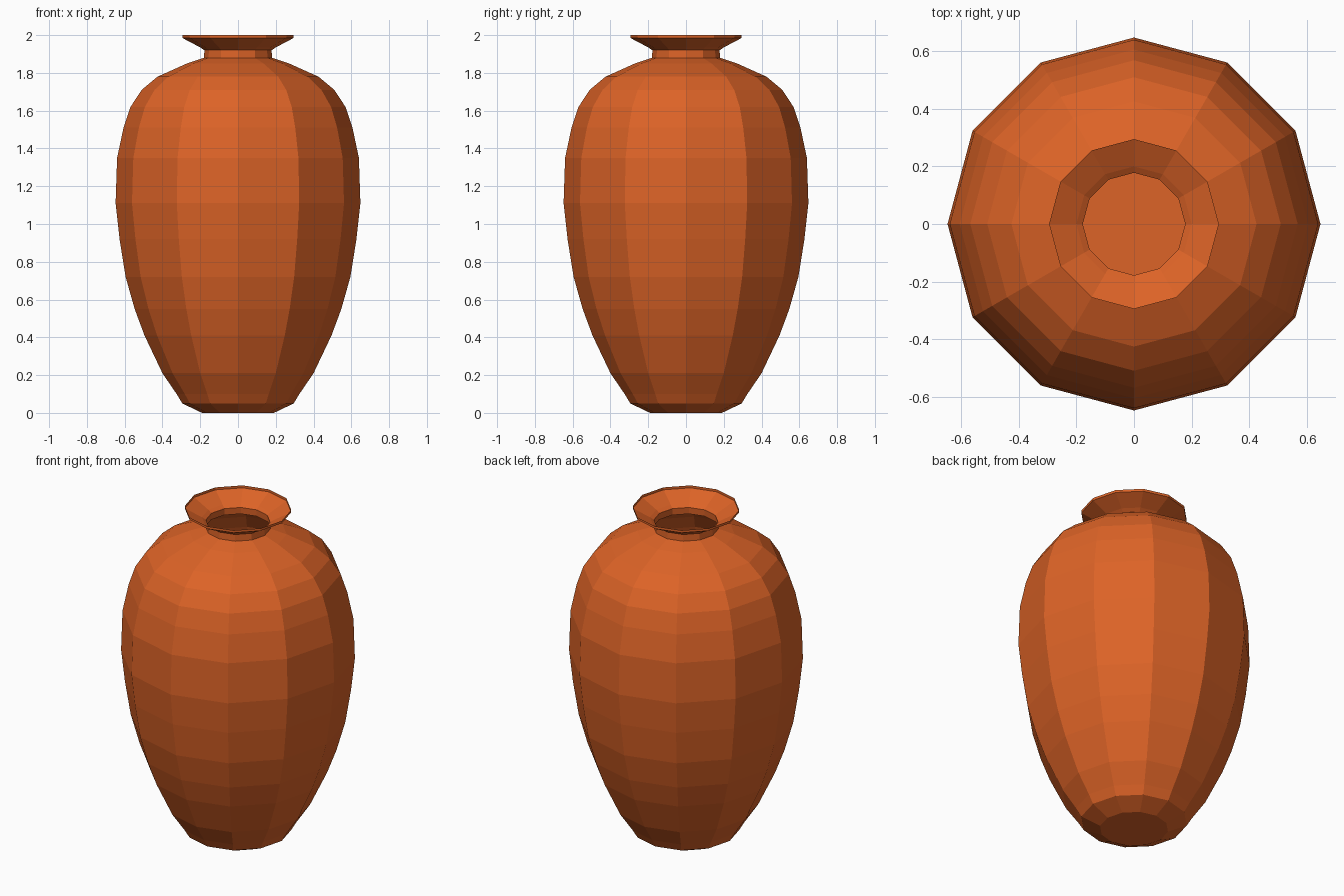
import bpy
import bmesh
from math import cos, sin, tau

cube = bpy.data.objects.get("Cube")
if cube:
    bpy.data.objects.remove(cube)

SIDES = 12

# Terracotta clay
clay = bpy.data.materials.new("terracotta")
clay.use_nodes = True
colour = (0.72, 0.125, 0.02, 1)
clay.diffuse_color = colour
clay.node_tree.nodes["Principled BSDF"].inputs["Base Color"].default_value = colour


def lathe(name, profile, cap_bottom=False):
    """Turn a (radius, height) profile around z into a faceted shell."""
    bm = bmesh.new()
    rings = [[bm.verts.new((r * cos(tau * i / SIDES), r * sin(tau * i / SIDES), z))
              for i in range(SIDES)] for r, z in profile]
    for low, high in zip(rings, rings[1:]):
        for i in range(SIDES):
            j = (i + 1) % SIDES
            bm.faces.new((low[i], low[j], high[j], high[i]))
    if cap_bottom:
        bm.faces.new(rings[0][::-1])
    mesh = bpy.data.meshes.new(name)
    bm.to_mesh(mesh)
    bm.free()
    mesh.materials.append(clay)
    obj = bpy.data.objects.new(name, mesh)
    bpy.context.collection.objects.link(obj)
    return obj


# Foot, belly, shoulder, neck and flared lip in one thin shell
lathe("vase", [
    (0.19, 0), (0.295, 0.05), (0.325, 0.10), (0.4, 0.21), (0.495, 0.41),
    (0.547, 0.55), (0.595, 0.72), (0.627, 0.92), (0.648, 1.11),
    (0.64, 1.35), (0.606, 1.51), (0.569, 1.62), (0.51, 1.71),
    (0.426, 1.78), (0.27, 1.85), (0.18, 1.88), (0.178, 1.92),
    (0.2, 1.935), (0.295, 1.985), (0.295, 2.0),
], cap_bottom=True)
